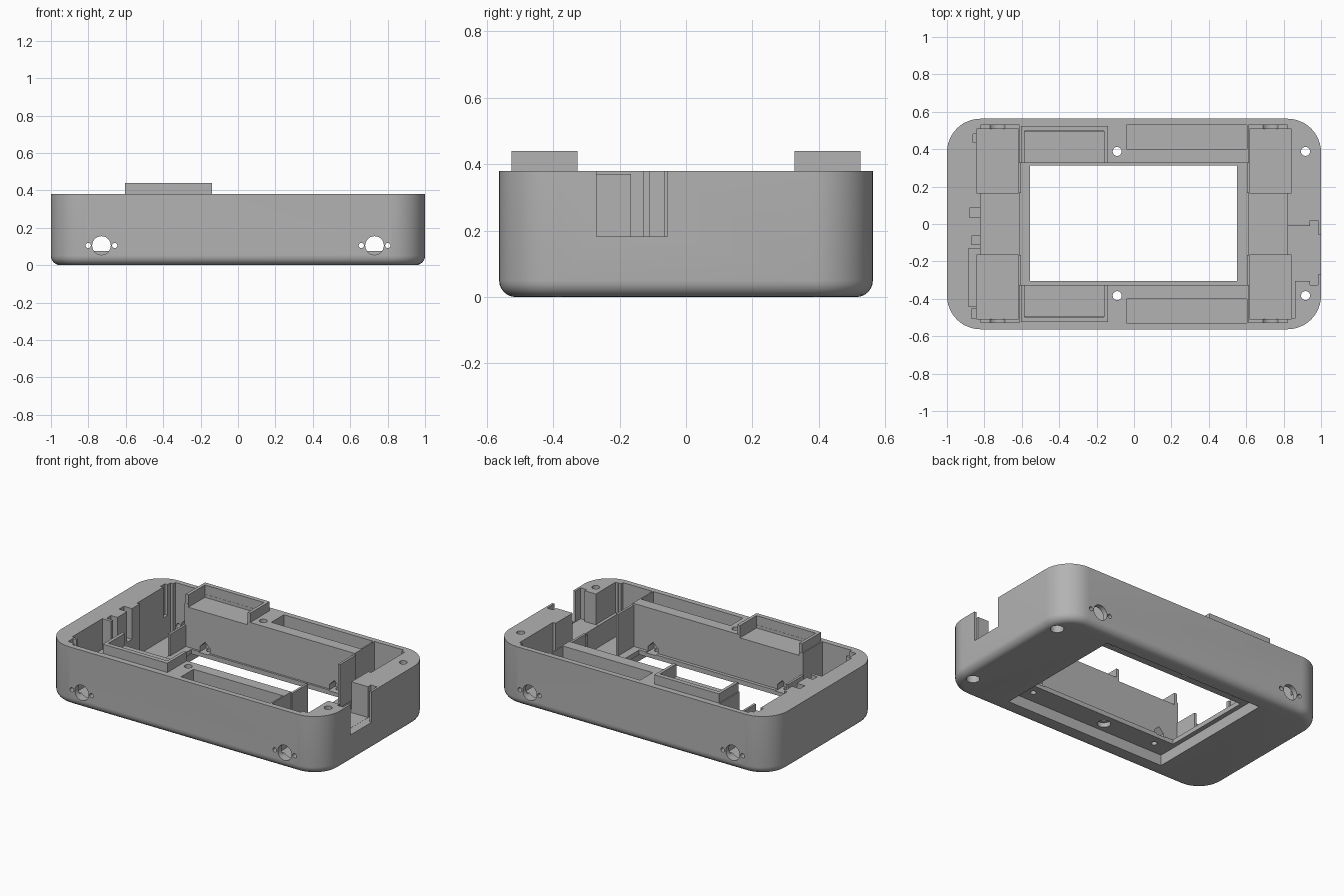
import bpy, bmesh, math

if "Cube" in bpy.data.objects:
    bpy.data.objects.remove(bpy.data.objects["Cube"])

grey = bpy.data.materials.new("plain grey")
grey.diffuse_color = (0.45, 0.45, 0.45, 1)
grey.use_nodes = True
grey.node_tree.nodes["Principled BSDF"].inputs["Base Color"].default_value = grey.diffuse_color


def finish(name, bm):
    bmesh.ops.recalc_face_normals(bm, faces=bm.faces[:])
    me = bpy.data.meshes.new(name)
    bm.to_mesh(me)
    bm.free()
    ob = bpy.data.objects.new(name, me)
    me.materials.append(grey)
    bpy.context.collection.objects.link(ob)
    return ob


def prism(name, rings):
    """Closed loft through rings of equal point count."""
    bm = bmesh.new()
    vs = [[bm.verts.new(p) for p in r] for r in rings]
    n = len(vs[0])
    for a, b in zip(vs, vs[1:]):
        for i in range(n):
            bm.faces.new((a[i], a[(i + 1) % n], b[(i + 1) % n], b[i]))
    bm.faces.new(vs[0][::-1])
    bm.faces.new(vs[-1])
    return finish(name, bm)


def box(name, x0, x1, y0, y1, z0, z1):
    ring = [(x0, y0), (x1, y0), (x1, y1), (x0, y1)]
    return prism(name, [[(x, y, z) for x, y in ring] for z in (z0, z1)])


def rod(name, x, y, z, r, length, axis="z"):
    pts = [(r * math.cos(k * math.tau / 24), r * math.sin(k * math.tau / 24)) for k in range(24)]
    if axis == "z":
        return prism(name, [[(x + a, y + b, z + h) for a, b in pts] for h in (0, length)])
    return prism(name, [[(x + a, y + h, z + b) for a, b in pts] for h in (0, length)])


def outline(inset, z):
    """Rounded rectangle of the case, moved inwards by inset."""
    r, pts = 0.18, []
    for k, (sx, sy) in enumerate([(1, 1), (-1, 1), (-1, -1), (1, -1)]):
        for i in range(13):
            a = math.radians(90 * k + 7.5 * i)
            pts.append((sx * (1 - r) + (r - inset) * math.cos(a),
                        sy * (0.563 - r) + (r - inset) * math.sin(a), z))
    return pts


# Outer shell with a rounded bottom edge
f = 0.05
rings = []
for i in range(7):
    a = math.radians(15 * i)
    rings.append(outline(f * (1 - math.sin(a)), f * (1 - math.cos(a))))
case = prism("case_body", rings + [outline(0, 0.38)])


def cut(cutter):
    cutter.hide_render = True
    m = case.modifiers.new("cut", "BOOLEAN")
    m.operation, m.solver, m.object = "DIFFERENCE", "EXACT", cutter
    bpy.context.view_layer.objects.active = case
    bpy.ops.object.modifier_apply(modifier=m.name)
    bpy.data.objects.remove(cutter)


def cut_box(*d):
    cut(box("cutter", *d))


TOP = 0.6
# Central bay, display window and the display recess underneath
cut_box(-0.70, 0.70, -0.326, 0.326, 0.10, TOP)
cut_box(-0.555, 0.55, -0.305, 0.313, -0.1, 0.2)
cut_box(-0.585, 0.585, -0.45, 0.45, -0.1, 0.07)

# End bays, with deeper boxes near the corners
for s in (-1, 1):
    lo, hi = sorted((s * 0.612, s * 0.822))
    cut_box(lo, hi, -0.527, 0.53, 0.075, TOP)
    for t in (-1, 1):
        xa, xb = sorted((s * 0.618, s * 0.842))
        ya, yb = sorted((t * 0.165, t * 0.508))
        cut_box(xa, xb, ya, yb, 0.04, TOP)

# Long troughs beside the window
for t in (-1, 1):
    ya, yb = sorted((t * 0.40, t * 0.528))
    cut_box(-0.04, 0.603, ya, yb, 0.11, TOP)

# Grooves in the left inner wall
for x, ya, yb in [(-0.862, 0.435, 0.48), (-0.88, 0.035, 0.085), (-0.868, -0.11, -0.065),
                  (-0.885, -0.44, -0.13), (-0.868, -0.506, -0.455)]:
    cut_box(x, -0.80, ya, yb, 0.18, TOP)

# Connector slot in the right wall
cut_box(0.80, 0.95, -0.305, -0.01, 0.18, TOP)
cut_box(0.80, 0.862, -0.506, -0.20, 0.181, TOP)
cut_box(0.942, 0.985, -0.325, 0.02, 0.179, TOP)
cut_box(0.97, 1.1, -0.27, -0.055, 0.182, TOP)

# Round side holes, each with two small screw holes, through front and back
for x in (-0.73, 0.73):
    for t in (-1, 1):
        y = 0.45 if t > 0 else -0.65
        cut(rod("cutter", x, y, 0.105, 0.05, 0.2, "y"))
        for dx in (-0.071, 0.071):
            cut(rod("cutter", x + dx, y, 0.105, 0.014, 0.2, "y"))

# Vertical screw holes with counterbores
for x in (-0.09, 0.917):
    for y in (-0.383, 0.388):
        cut(rod("cutter", x, y, -0.1, 0.024, 0.7))
        cut(rod("cutter", x, y, -0.1, 0.04, 0.15 if x > 0 else 0.2))

# Display screw holes and the gabled notches above them
gable = [(-0.035, 0.095), (0.035, 0.095), (0.035, 0.13), (0, 0.165), (-0.035, 0.13)]
for x in (-0.465, 0.465):
    for t in (-1, 1):
        cut(rod("cutter", x, t * 0.37, 0.03, 0.018, 0.08))
        cut(prism("cutter", [[(x + a, t * y, z) for a, z in gable] for y in (0.30, 0.385)]))

# Raised trays, open towards the window
for t, side in ((-1, "front"), (1, "back")):
    ya, yb = sorted((t * 0.30, t * 0.495))
    cut_box(-0.585, -0.16, ya, yb, 0.36, TOP)
    ya, yb = sorted((t * 0.496, t * 0.525))
    box(side + "_tray_outer_wall", -0.605, -0.14, ya, yb, 0.37, 0.44)
    ya, yb = sorted((t * 0.327, t * 0.497))
    for x, end in ((-0.605, "left"), (-0.16, "right")):
        box(f"{side}_tray_{end}_wall", x, x + 0.02, ya, yb, 0.37, 0.44)

# Thin partition plates between the central bay and the end bays
for t, side in ((-1, "front"), (1, "back")):
    ya, yb = sorted((t * 0.165, t * 0.33))
    box(side + "_right_partition", 0.603, 0.618, ya, yb, 0.09, 0.37)
    box(side + "_left_partition", -0.618, -0.603, ya, yb, 0.09, 0.24)

# Smooth curved sides, sharp edges kept
bpy.ops.object.select_all(action="DESELECT")
case.select_set(True)
bpy.context.view_layer.objects.active = case
bpy.ops.object.shade_smooth_by_angle(angle=math.radians(30))
